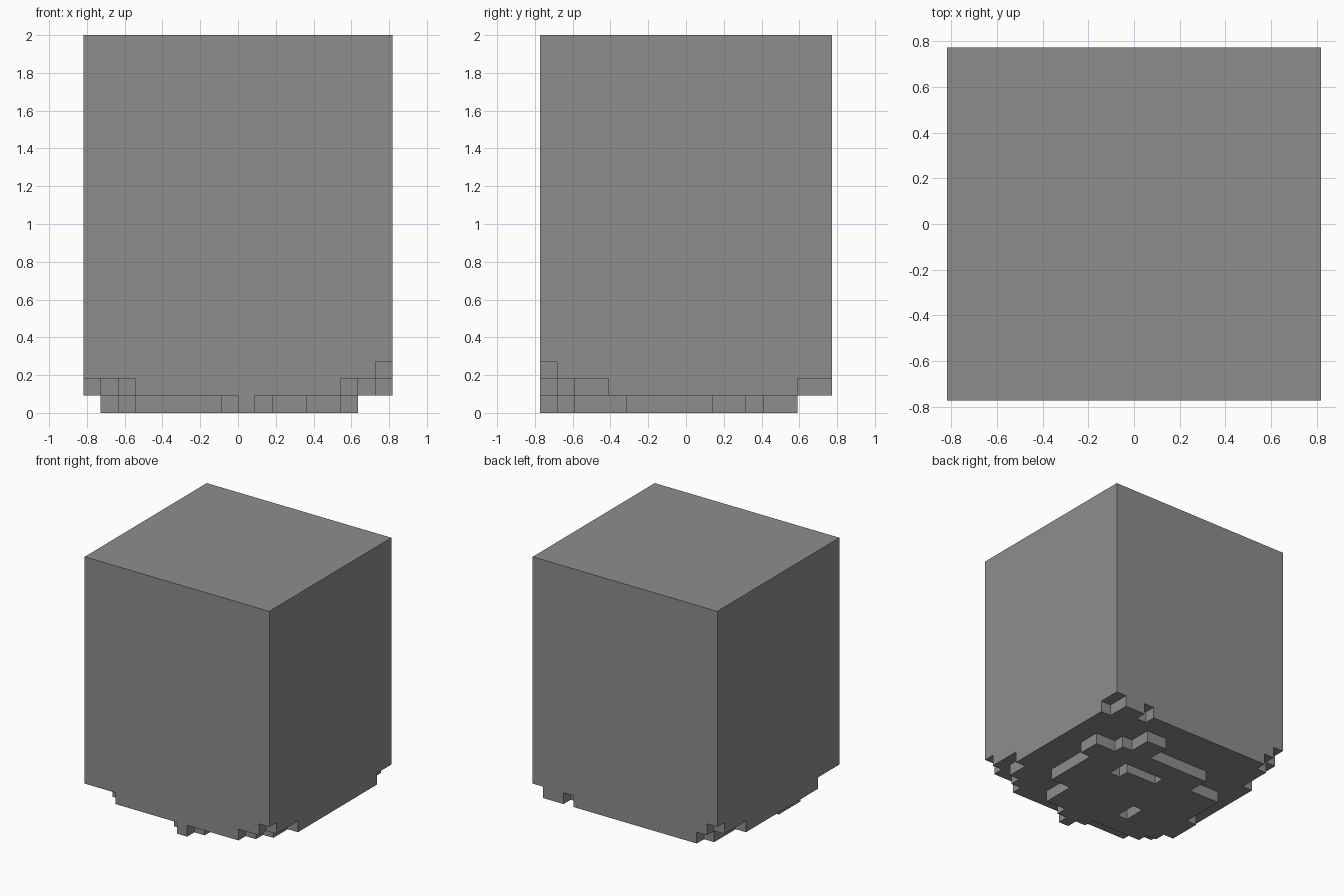
import bpy
import bmesh

cube = bpy.data.objects.get("Cube")
if cube:
    bpy.data.objects.remove(cube, do_unlink=True)

UNIT = 2 / 22            # edge of one grid cell
NX, NY = 18, 17          # cells across and deep
LEVELS = [0, 1, 2, 3, 22]  # heights of the layers, in cells

# Plain grey stone
stone = bpy.data.materials.new("stone_grey")
stone.use_nodes = True
grey = (0.27, 0.27, 0.27, 1)
stone.diffuse_color = grey
bsdf = stone.node_tree.nodes["Principled BSDF"]
bsdf.inputs["Base Color"].default_value = grey
bsdf.inputs["Roughness"].default_value = 0.9


def rows(*bands):
    """Cells (row from back, column from left side) from bands of row and column ranges."""
    return {(a, b) for a0, a1, b0, b1 in bands
            for a in range(a0, a1) for b in range(b0, b1)}


# Ragged foot, with two pits in its underside
foot = rows((2, 4, 5, 7), (4, 5, 4, 13), (5, 6, 2, 13), (6, 7, 2, 16),
            (7, 10, 3, 16), (10, 12, 3, 17), (12, 13, 5, 17),
            (13, 14, 5, 16), (14, 15, 5, 15), (15, 16, 7, 10), (16, 17, 8, 9))
foot -= rows((6, 8, 6, 7), (6, 7, 7, 10), (11, 13, 11, 12))

# Rounded course above the foot
course = rows((0, 1, 1, 3), (0, 1, 4, 16), (1, 2, 1, 17), (2, 4, 0, 17),
              (4, 13, 0, 18), (13, 14, 1, 18), (14, 15, 1, 17),
              (15, 16, 2, 16), (16, 17, 3, 15))

# Body, chipped at two lower corners
body = rows((0, NY, 0, NX))
chipped = body - {(0, NX - 1), (NY - 1, 0)}

solid = {(a, b, k) for k, layer in enumerate((foot, course, chipped, body))
         for a, b in layer}

# The four corners of each side of a cell, keyed by the direction it faces
SIDES = {}
for axis in range(3):
    for step in (-1, 1):
        direction = [0, 0, 0]
        direction[axis] = step
        ring = []
        for u, v in ((0, 0), (1, 0), (1, 1), (0, 1)):
            corner = [u, v]
            corner.insert(axis, max(step, 0))
            ring.append(corner)
        SIDES[tuple(direction)] = ring

# Skin the block: keep only the sides that touch open space
bm = bmesh.new()
verts = {}


def vert(a, b, k):
    if (a, b, k) not in verts:
        verts[a, b, k] = bm.verts.new(((NX / 2 - b) * UNIT,
                                       (NY / 2 - a) * UNIT,
                                       LEVELS[k] * UNIT))
    return verts[a, b, k]


for a, b, k in sorted(solid):
    for (da, db, dk), ring in SIDES.items():
        if (a + da, b + db, k + dk) not in solid:
            bm.faces.new([vert(a + i, b + j, k + m) for i, j, m in ring])

bmesh.ops.recalc_face_normals(bm, faces=bm.faces)
mesh = bpy.data.meshes.new("stone_block")
bm.to_mesh(mesh)
bm.free()
mesh.materials.append(stone)
block = bpy.data.objects.new("stone_block", mesh)
bpy.context.collection.objects.link(block)
